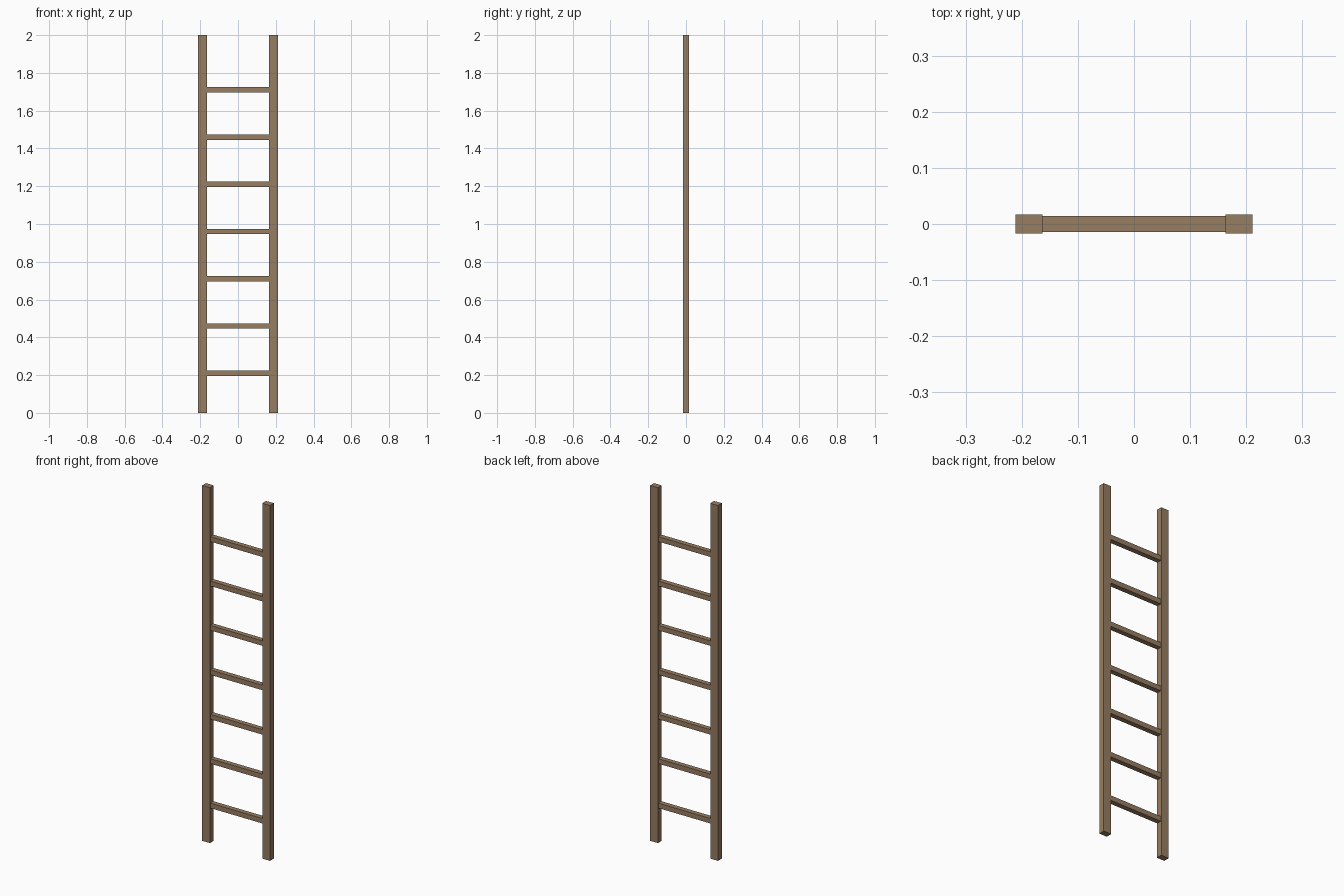
import bpy

old = bpy.data.objects.get("Cube")
if old:
    bpy.data.objects.remove(old, do_unlink=True)

# Single wood colour
wood = bpy.data.materials.new("brown_wood")
wood.use_nodes = True
colour = (0.31, 0.205, 0.122, 1)
wood.diffuse_color = colour
wood.node_tree.nodes["Principled BSDF"].inputs["Base Color"].default_value = colour


def beam(name, centre, size):
    """Add a square-edged wooden beam."""
    bpy.ops.mesh.primitive_cube_add(size=1, location=centre)
    obj = bpy.context.object
    obj.name = name
    obj.scale = size
    bpy.ops.object.transform_apply(location=False, rotation=False, scale=True)
    obj.data.materials.append(wood)
    return obj


HEIGHT = 2.0
RAIL_WIDTH, RAIL_DEPTH = 0.048, 0.034
RAIL_X = 0.187
RUNG_COUNT, RUNG_THICK = 7, 0.028
FIRST_RUNG, RUNG_GAP = 0.21, 0.25

# Upright side rails
for side, sign in (("left", 1), ("right", -1)):
    beam(side + "_rail", (sign * RAIL_X, 0, HEIGHT / 2),
         (RAIL_WIDTH, RAIL_DEPTH, HEIGHT))

# Rungs, with their ends let into the rails
for i in range(RUNG_COUNT):
    beam(f"rung_{i + 1}", (0, 0, FIRST_RUNG + i * RUNG_GAP),
         (2 * RAIL_X - RAIL_WIDTH / 2, RUNG_THICK, RUNG_THICK))
